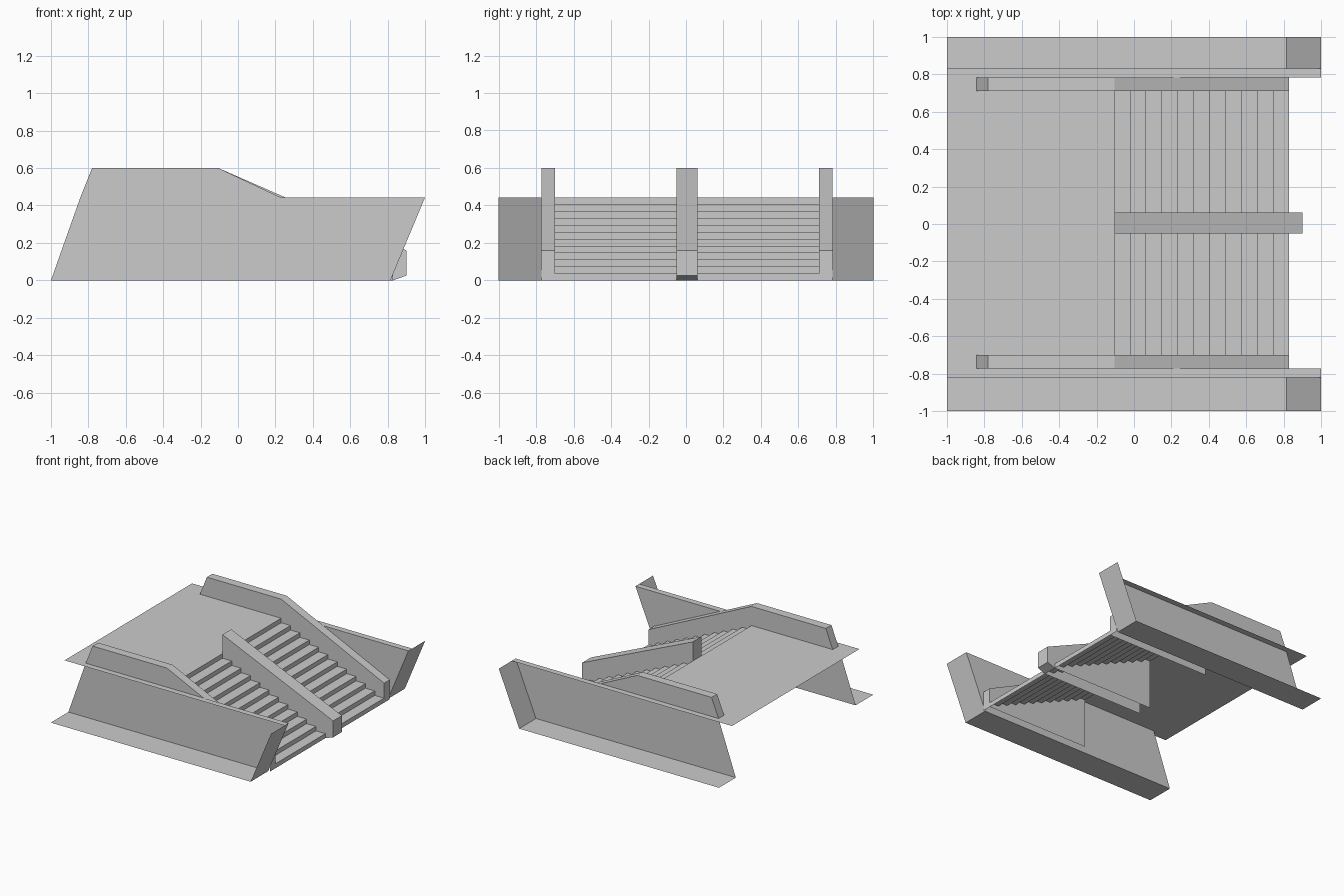
import bpy
import bmesh

cube = bpy.data.objects.get("Cube")
if cube:
    bpy.data.objects.remove(cube, do_unlink=True)

# One plain concrete colour
concrete = bpy.data.materials.new("concrete_grey")
concrete.use_nodes = True
GREY = (0.6, 0.6, 0.6, 1)
concrete.diffuse_color = GREY
concrete.node_tree.nodes["Principled BSDF"].inputs["Base Color"].default_value = GREY


def sheet(name, path, y0, y1, front_cap=None, back_cap=None, sweep=True):
    """Sweep an x-z path from y0 to y1; caps are x-z outlines running clockwise."""
    bm = bmesh.new()
    if sweep:
        rows = [[bm.verts.new((x, y, z)) for x, z in path] for y in (y0, y1)]
        for i in range(len(path) - 1):
            bm.faces.new((rows[0][i], rows[0][i + 1], rows[1][i + 1], rows[1][i]))
    if front_cap:
        bm.faces.new([bm.verts.new((x, y0, z)) for x, z in reversed(front_cap)])
    if back_cap:
        bm.faces.new([bm.verts.new((x, y1, z)) for x, z in back_cap])
    bmesh.ops.remove_doubles(bm, verts=bm.verts, dist=0.0005)
    mesh = bpy.data.meshes.new(name)
    bm.to_mesh(mesh)
    bm.free()
    mesh.materials.append(concrete)
    obj = bpy.data.objects.new(name, mesh)
    bpy.context.collection.objects.link(obj)
    return obj


MID = 0.005            # centre line of the stairs
INNER, OUTER, LEDGE = 0.705, 0.777, 0.827
DECK, TOP, END = 0.443, 0.6, 0.16
HEAD, FOOT = -0.105, 0.83

# Landing
sheet("landing", [(-1, DECK), (HEAD, DECK)], MID - LEDGE, MID + LEDGE)

# Flight of stairs: risers and treads as one folded sheet
RISERS = 12
rise, run = DECK / RISERS, (FOOT - HEAD) / (RISERS - 1)
steps = []
for i in range(RISERS):
    x = HEAD + i * run
    steps += [(x, DECK - i * rise), (x, DECK - (i + 1) * rise)]
sheet("stairs", steps, MID - INNER, MID + INNER)

# Side parapets, walls, ledges, ground strips and sloping end plates
parapet = [(-0.843, DECK), (-0.78, TOP), (HEAD, TOP), (FOOT, END), (FOOT, 0)]
parapet_inside = parapet + [(HEAD, 0), (HEAD, DECK)]
cut = HEAD + (FOOT - HEAD) * (TOP - DECK) / (TOP - END)
wall = [(-1, 0)] + parapet[:3] + [(cut, DECK), (1, DECK), (0.815, 0)]

for side, sign in (("left", 1), ("right", -1)):
    def span(a, b):
        return sorted((MID + sign * a, max(-1, min(1, MID + sign * b))))

    caps = {"front_cap" if sign > 0 else "back_cap": parapet_inside}
    sheet(side + "_parapet", parapet, *span(INNER, OUTER), **caps)
    caps = {"back_cap" if sign > 0 else "front_cap": wall}
    sheet(side + "_wall", [], *span(OUTER, OUTER), sweep=False, **caps)
    sheet(side + "_ledge", [(HEAD, DECK), (1, DECK)], *span(OUTER, LEDGE))
    sheet(side + "_ground_strip", [(-1, 0), (0.815, 0)], *span(OUTER, 1.1))
    sheet(side + "_end_plate", [(1, DECK), (0.815, 0)], *span(OUTER, 1.1))

# Middle parapet, projecting past the lowest step
middle = [(HEAD, DECK), (HEAD, TOP), (0.9, END), (0.9, 0.025), (FOOT, 0)]
outline = middle + [(HEAD, 0)]
sheet("middle_parapet", middle, MID - 0.057, MID + 0.057, outline, outline)
